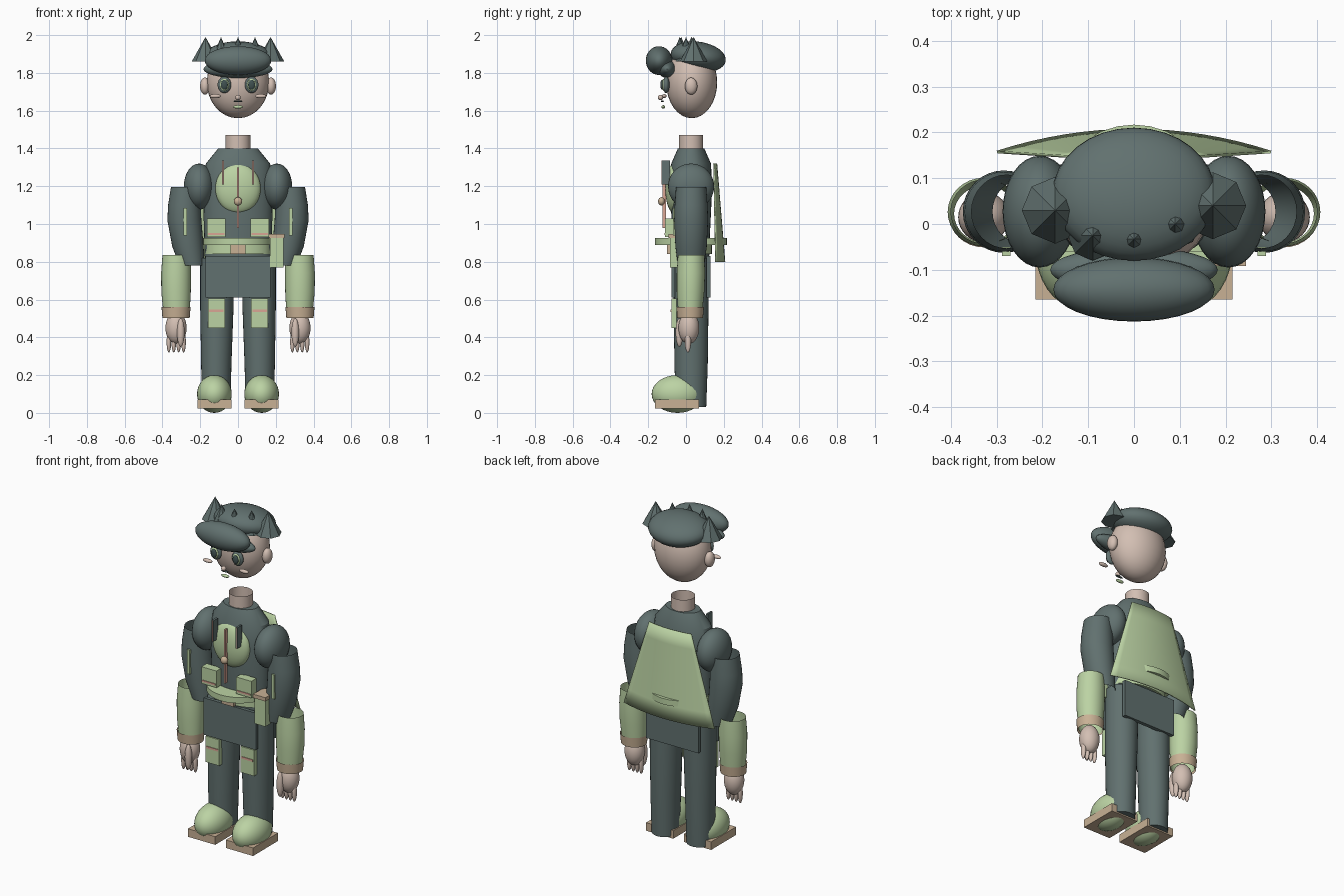
import bpy, bmesh, math
from mathutils import Matrix, Vector

default = bpy.data.objects.get("Cube")
if default:
    bpy.data.objects.remove(default, do_unlink=True)


def material(name, rgb):
    m = bpy.data.materials.new(name)
    m.use_nodes = True
    m.diffuse_color = (*rgb, 1)
    m.node_tree.nodes["Principled BSDF"].inputs["Base Color"].default_value = (*rgb, 1)
    return m


DARK = material("slate", (0.12, 0.165, 0.16))
GREEN = material("sage", (0.5, 0.65, 0.37))
SKIN = material("skin", (0.65, 0.52, 0.45))
TAN = material("tan", (0.58, 0.44, 0.3))
PINK = material("pink_trim", (0.7, 0.38, 0.3))
EYE = material("eye_dark", (0.05, 0.08, 0.08))
parts = []


def finish(name, bm, mat):
    bmesh.ops.recalc_face_normals(bm, faces=bm.faces)
    mesh = bpy.data.meshes.new(name)
    bm.to_mesh(mesh)
    bm.free()
    mesh.materials.append(mat)
    ob = bpy.data.objects.new(name, mesh)
    bpy.context.collection.objects.link(ob)
    parts.append(ob)
    return ob


def place(loc, size, tilt=0):
    return Matrix.Translation(loc) @ Matrix.Rotation(tilt, 4, 'X') @ Matrix.Diagonal((*size, 1))


def ball(name, mat, loc, radii, tilt=0):
    bm = bmesh.new()
    bmesh.ops.create_uvsphere(bm, u_segments=32, v_segments=16, radius=1,
                              matrix=place(loc, radii, tilt))
    return finish(name, bm, mat)


def box(name, mat, lo, hi):
    lo, hi = Vector(lo), Vector(hi)
    bm = bmesh.new()
    bmesh.ops.create_cube(bm, size=1, matrix=place((lo + hi) / 2, hi - lo))
    return finish(name, bm, mat)


def cone(name, mat, loc, r, height, sides=8, flip=False):
    bm = bmesh.new()
    bmesh.ops.create_cone(bm, cap_ends=True, segments=sides, radius1=0 if flip else r,
                          radius2=r if flip else 0, depth=height,
                          matrix=Matrix.Translation(loc))
    return finish(name, bm, mat)


def loft(name, mat, rings, capped=False, sides=32):
    """Each ring is (x, y, z, x radius, y radius)."""
    bm = bmesh.new()
    loops = []
    for x, y, z, rx, ry in rings:
        angles = [2 * math.pi * i / sides for i in range(sides)]
        loops.append([bm.verts.new((x + rx * math.cos(a), y + ry * math.sin(a), z))
                      for a in angles])
    for a, b in zip(loops, loops[1:]):
        for i in range(sides):
            j = (i + 1) % sides
            bm.faces.new((a[i], a[j], b[j], b[i]))
    if capped:
        bm.faces.new(loops[0])
        bm.faces.new(loops[-1])
    return finish(name, bm, mat)


MID = 0.027  # depth of the body axis

# Head and face
ball("head", SKIN, (0, 0.03, 1.75), (0.165, 0.135, 0.19))
ball("nose", SKIN, (0, -0.135, 1.67), (0.014, 0.014, 0.014))
ball("upper_lip", EYE, (0, -0.125, 1.65), (0.025, 0.008, 0.005))
ball("mouth", GREEN, (0, -0.12, 1.62), (0.026, 0.01, 0.009))

# Cap with a double brim and spikes
ball("cap_crown", DARK, (0, 0.065, 1.885), (0.178, 0.147, 0.08), -0.15)
ball("cap_brim_upper", DARK, (0, -0.143, 1.865), (0.176, 0.07, 0.076))
ball("cap_brim_lower", DARK, (0, -0.1, 1.82), (0.183, 0.05, 0.047))
spikes = [(-0.172, 0.03, 0.073), (-0.09, -0.025, 0.055), (0, -0.033, 0.055),
          (0.09, 0.0, 0.055), (0.172, 0.04, 0.073)]
for i, (x, y, r) in enumerate(spikes):
    cone("cap_spike_%d" % (i + 1), DARK, (x, y, 1.925), r, 0.13)

# Neck and torso
loft("neck", SKIN, [(0, MID, 1.36, 0.066, 0.064), (0, MID, 1.47, 0.066, 0.064)])
loft("torso", DARK, [(0, MID, 0.8, 0.175, 0.095), (0, MID, 0.95, 0.18, 0.1),
                     (0, MID, 1.2, 0.185, 0.112), (0, MID, 1.32, 0.17, 0.105),
                     (0, MID, 1.4, 0.105, 0.07)], True)

# Chest plate, zip and pull
ball("chest_plate", GREEN, (0, -0.06, 1.188), (0.12, 0.05, 0.133))
box("zip", PINK, (-0.005, -0.125, 0.98), (0.005, -0.105, 1.3))
ball("zip_pull", TAN, (0, -0.13, 1.12), (0.022, 0.018, 0.022))

# Belt, buckle and side pouch
loft("belt", GREEN, [(0, MID, 0.89, 0.185, 0.19), (0, MID, 0.925, 0.185, 0.19)], True)
loft("lower_belt", GREEN, [(0, MID, 0.84, 0.175, 0.11), (0, MID, 0.89, 0.175, 0.11)], True)
box("buckle", TAN, (-0.04, -0.1, 0.84), (0.04, -0.075, 0.89))
box("side_pouch", GREEN, (0.17, -0.085, 0.77), (0.24, 0.0, 0.93))
box("side_pouch_flap", TAN, (0.165, -0.092, 0.925), (0.245, 0.005, 0.947))

# Front and back skirt panels
box("front_panel", DARK, (-0.172, -0.078, 0.61), (0.172, -0.058, 0.83))
box("back_panel", DARK, (-0.172, 0.108, 0.61), (0.172, 0.13, 0.83))

# Curved back cape, wider at the bottom
bm = bmesh.new()
rows, cols = 6, 16
grid = []
for r in range(rows + 1):
    t = r / rows
    half = 0.14 + 0.16 * t
    row = []
    for c in range(cols + 1):
        u = 2 * c / cols - 1
        bulge = (0.015 + 0.033 * t) * (1 - u * u)
        row.append(bm.verts.new((half * u, 0.15 + 0.01 * t + bulge, 1.32 - 0.52 * t)))
    grid.append(row)
for a, b in zip(grid, grid[1:]):
    for c in range(cols):
        bm.faces.new((a[c], a[c + 1], b[c + 1], b[c]))
cape = finish("cape", bm, GREEN)
solid = cape.modifiers.new("thickness", 'SOLIDIFY')
solid.thickness = 0.006

# Paired parts
for side, s in (("left", 1), ("right", -1)):
    def n(part):
        return side + "_" + part

    def span(name, mat, x0, x1, y0, y1, z0, z1):
        box(n(name), mat, (min(s * x0, s * x1), y0, z0), (max(s * x0, s * x1), y1, z1))

    # Face
    ball(n("ear"), SKIN, (s * 0.175, MID, 1.73), (0.026, 0.033, 0.045))
    ball(n("eye"), DARK, (s * 0.072, -0.105, 1.737), (0.036, 0.018, 0.044))
    ball(n("iris"), GREEN, (s * 0.072, -0.118, 1.737), (0.024, 0.01, 0.032))
    ball(n("pupil"), EYE, (s * 0.072, -0.126, 1.737), (0.018, 0.01, 0.026))
    ball(n("cheek"), SKIN, (s * 0.12, -0.115, 1.677), (0.03, 0.012, 0.011))

    # Arm
    ball(n("shoulder"), DARK, (s * 0.206, MID, 1.198), (0.081, 0.122, 0.122))
    loft(n("upper_arm"), DARK, [(s * 0.243, MID, 0.78, 0.066, 0.07),
                                (s * 0.265, MID, 0.88, 0.083, 0.083),
                                (s * 0.284, MID, 1.02, 0.09, 0.09),
                                (s * 0.284, MID, 1.1, 0.086, 0.087),
                                (s * 0.278, MID, 1.195, 0.077, 0.08)])
    loft(n("forearm"), GREEN, [(s * 0.325, 0.022, 0.51, 0.068, 0.062),
                               (s * 0.328, 0.024, 0.64, 0.078, 0.073),
                               (s * 0.328, 0.026, 0.74, 0.079, 0.075),
                               (s * 0.325, MID, 0.835, 0.075, 0.07)])
    loft(n("cuff"), TAN, [(s * 0.328, 0.022, 0.502, 0.072, 0.068),
                          (s * 0.328, 0.022, 0.56, 0.077, 0.073)])
    span("sleeve_strip", GREEN, 0.27, 0.288, -0.07, -0.05, 0.94, 1.085)

    # Hand
    ball(n("palm"), SKIN, (s * 0.328, 0.015, 0.45), (0.056, 0.055, 0.085))
    ball(n("thumb"), SKIN, (s * 0.303, -0.035, 0.425), (0.02, 0.02, 0.075))
    for i in range(4):
        ball(n("finger_%d" % (i + 1)), SKIN, (s * (0.288 + 0.026 * i), 0.01, 0.375),
             (0.012, 0.016, 0.055))

    # Chest trim and pockets
    span("chest_strap", DARK, 0.073, 0.085, -0.128, -0.085, 1.21, 1.335)
    span("strap_trim", PINK, 0.077, 0.081, -0.131, -0.127, 1.21, 1.335)
    span("chest_pocket", GREEN, 0.065, 0.165, -0.11, -0.06, 0.93, 1.03)
    span("chest_pocket_trim", PINK, 0.072, 0.158, -0.114, -0.109, 0.943, 0.953)

    # Leg
    loft(n("leg"), DARK, [(s * 0.115, MID, 0.03, 0.075, 0.08), (s * 0.115, MID, 0.25, 0.08, 0.088),
                          (s * 0.112, MID, 0.55, 0.088, 0.092),
                          (s * 0.11, MID, 0.82, 0.09, 0.092)], True)
    span("leg_pocket", GREEN, 0.07, 0.16, -0.077, -0.05, 0.45, 0.605)
    span("leg_pocket_trim", PINK, 0.077, 0.153, -0.081, -0.076, 0.535, 0.547)
    ball(n("shoe"), GREEN, (s * 0.125, -0.045, 0.1), (0.092, 0.137, 0.1))
    span("sole", TAN, 0.035, 0.215, -0.165, 0.07, 0.022, 0.07)

# Smooth shading with sharp edges kept
bpy.ops.object.select_all(action='DESELECT')
for ob in parts:
    ob.select_set(True)
bpy.context.view_layer.objects.active = parts[0]
bpy.ops.object.shade_smooth_by_angle(angle=math.radians(30))
